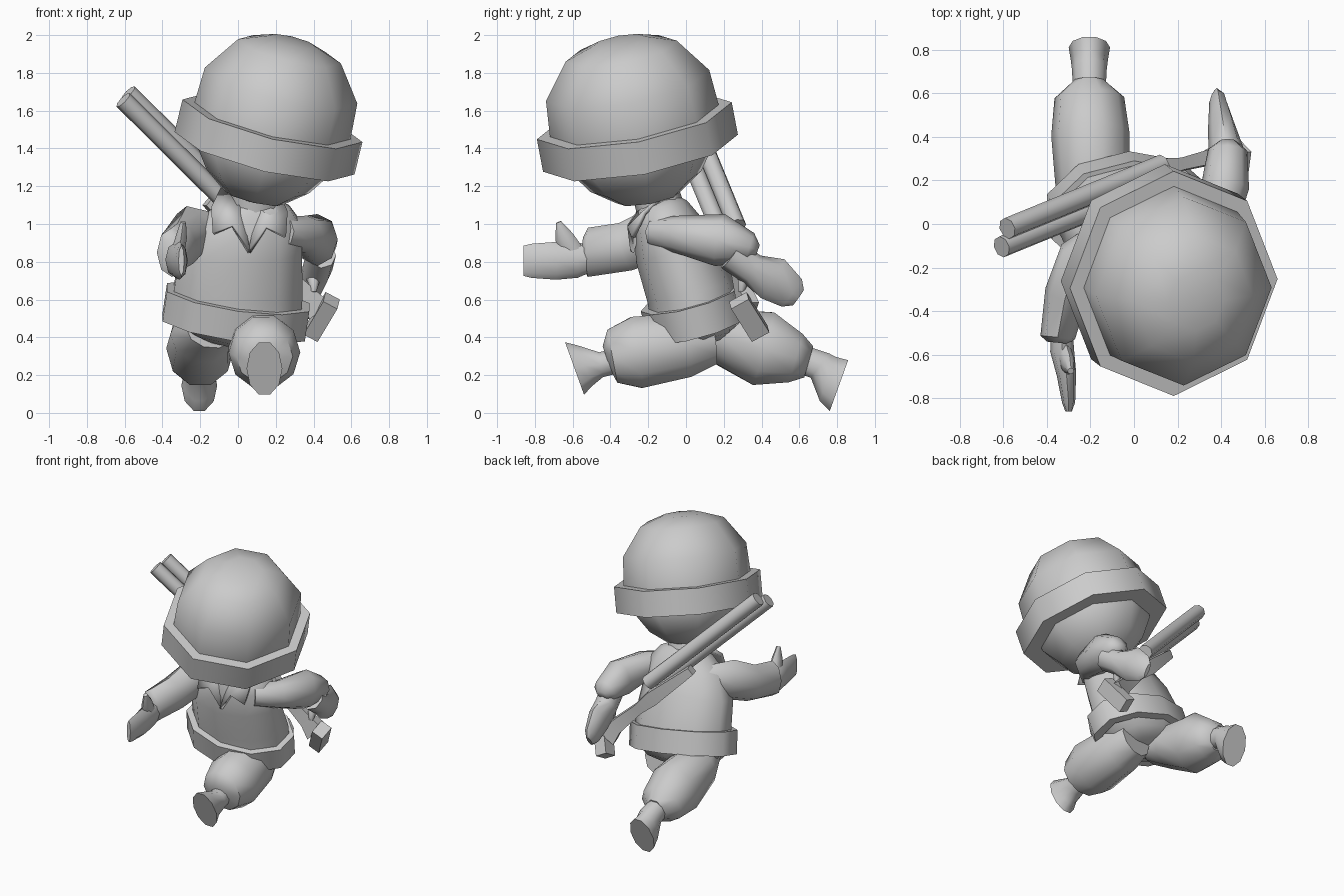
import bpy, bmesh, math
from mathutils import Vector

grey = bpy.data.materials.new("plain_grey")
grey.diffuse_color = (0.6, 0.6, 0.6, 1)


def finish(name, bm, angle):
    bmesh.ops.recalc_face_normals(bm, faces=bm.faces)
    me = bpy.data.meshes.new(name)
    bm.to_mesh(me)
    bm.free()
    me.materials.append(grey)
    ob = bpy.data.objects.new(name, me)
    bpy.context.collection.objects.link(ob)
    bpy.ops.object.select_all(action='DESELECT')
    ob.select_set(True)
    bpy.context.view_layer.objects.active = ob
    bpy.ops.object.shade_smooth_by_angle(angle=math.radians(angle))
    return ob


def tube(name, rings, n=8, ref=(1, 0, 0), turn=0.0, angle=50, closed=False):
    """Loft of rings (centre, half size along ref, half size across[, normal])."""
    bm = bmesh.new()
    loops = []
    pts = [Vector(r[0]) for r in rings]
    for i, r in enumerate(rings):
        t = Vector(r[3]) if len(r) > 3 else pts[min(i + 1, len(pts) - 1)] - pts[max(i - 1, 0)]
        t.normalize()
        u = Vector(ref) - t * t.dot(Vector(ref))
        u.normalize()
        v = t.cross(u)
        loops.append([bm.verts.new(pts[i] + u * r[1] * math.cos(a) + v * r[2] * math.sin(a))
                      for a in (turn + math.tau * k / n for k in range(n))])
    pairs = list(zip(loops, loops[1:]))
    if closed:
        pairs.append((loops[-1], loops[0]))
    else:
        bm.faces.new(loops[0])
        bm.faces.new(loops[-1])
    for a, b in pairs:
        for k in range(n):
            bm.faces.new((a[k], a[(k + 1) % n], b[(k + 1) % n], b[k]))
    return finish(name, bm, angle)


def lathe(name, centre, axis, profile, **kw):
    """Rings stacked on a tilted axis from (height, half width, half depth)."""
    ax = Vector(axis).normalized()
    return tube(name, [(Vector(centre) + ax * h, a, b, ax) for h, a, b in profile], **kw)


# Head and helmet share one tilted axis
HEAD, TILT = (0.165, -0.26, 1.475), (0.245, -0.19, 1)
lathe("head", HEAD, TILT, [(-.37, .05, .05), (-.345, .17, .18), (-.26, .28, .3),
                           (-.13, .37, .39), (0, .39, .4)])
lathe("helmet_dome", HEAD, TILT, [(.02, .425, .455), (.07, .425, .455), (.27, .415, .44),
                                  (.46, .28, .3), (.515, .13, .14), (.52, .02, .02)])
lathe("helmet_brim", HEAD, TILT, [(-.105, .37, .39), (-.105, .49, .525), (.075, .49, .525),
                                  (.075, .41, .44)], closed=True)

# Leaning torso with neck, hips and belt
UP = (0, -.25, 1)
tube("torso", [((-.01, .06, .5), .36, .25, UP), ((0, .03, .64), .36, .24, UP),
               ((.015, -.05, .85), .34, .22, UP), ((.05, -.1, 1.0), .3, .18, UP),
               ((.08, -.13, 1.09), .2, .14, UP), ((.09, -.15, 1.13), .1, .1, UP)],
     n=10, turn=math.pi / 10)
tube("neck", [((.09, -.13, 1.06), .14, .13), ((.09, -.17, 1.2), .13, .12)])
BELT = (.15, -.28, 1)
lathe("hips", (-.01, .05, .54), BELT, [(-.17, .15, .12), (-.13, .27, .2), (-.05, .36, .24)])
lathe("belt", (-.01, .045, .54), BELT, [(-.09, .33, .22), (-.09, .4, .275), (.075, .4, .275),
                                        (.075, .33, .22)], n=10, turn=math.pi / 10,
      closed=True)

# Open collar: two pointed lapels meeting in a V, given thickness
for side, name in ((-1, "collar_right"), (1, "collar_left")):
    bm = bmesh.new()
    outline = [(0, -.285, .85), (.09, -.3, .98), (.19, -.28, .93), (.2, -.22, 1.06),
               (.15, -.1, 1.17), (.05, -.22, 1.1)]
    vs = [bm.verts.new((.06 + side * x, y, z + (.02 if side < 0 else 0) * x / .2))
          for x, y, z in outline]
    for f in ((0, 1, 5), (1, 2, 3), (1, 3, 4, 5)):
        bm.faces.new([vs[i] for i in f])
    ob = finish(name, bm, 30)
    m = ob.modifiers.new("thickness", 'SOLIDIFY')
    m.thickness, m.offset = .025, 0

# Legs: trousers, then ankle flaring to a flat sole
tube("front_leg", [((.1, .14, .38), .13, .13), ((.12, .0, .36), .17, .18),
                   ((.14, -.26, .32), .19, .2), ((.14, -.39, .3), .15, .15),
                   ((.14, -.42, .29), .07, .07)], n=10)
tube("front_shoe", [((.14, -.37, .275), .07, .07), ((.14, -.45, .255), .075, .07),
                    ((.14, -.535, .25), .075, .12, (0, -.94, -.34)),
                    ((.14, -.59, .235), .095, .155, (0, -.94, -.34))], n=10)
tube("back_leg", [((-.14, .02, .44), .14, .1), ((-.19, .17, .41), .17, .15),
                  ((-.2, .41, .34), .18, .21), ((-.205, .58, .29), .16, .14),
                  ((-.205, .65, .27), .08, .09)], n=10)
tube("back_shoe", [((-.205, .62, .28), .075, .08), ((-.205, .71, .25), .08, .085),
                   ((-.205, .75, .18), .085, .13, (0, .94, -.34)),
                   ((-.205, .81, .145), .095, .15, (0, .94, -.34))], n=10)

# Right arm reaching forward, hand held upright
Z = (0, 0, 1)
tube("right_sleeve", [((-.12, -.05, .97), .09, .08), ((-.25, -.15, .955), .145, .1),
                      ((-.31, -.32, .88), .13, .1), ((-.35, -.52, .85), .13, .08, (-.1, -1, 0)),
                      ((-.35, -.545, .85), .08, .05, (-.1, -1, 0))], ref=Z)
tube("right_hand", [((-.33, -.5, .82), .07, .05), ((-.33, -.58, .81), .095, .055),
                    ((-.31, -.69, .805), .1, .045), ((-.3, -.82, .805), .09, .03),
                    ((-.3, -.86, .805), .08, .015)], ref=Z)
tube("right_thumb", [((-.32, -.6, .85), .06, .035), ((-.3, -.645, .93), .05, .03),
                     ((-.29, -.675, 1.01), .015, .015)], ref=(0, 1, 0))

# Left arm swung backward, hand hanging
tube("left_sleeve", [((.24, -.16, .955), .08, .08), ((.36, -.04, .945), .1, .1),
                     ((.42, .18, .915), .11, .14), ((.43, .34, .875), .09, .08),
                     ((.43, .38, .86), .04, .03)])
tube("left_forearm", [((.44, .24, .84), .08, .09), ((.42, .35, .76), .08, .085),
                      ((.4, .46, .71), .06, .12), ((.385, .56, .635), .04, .09),
                      ((.38, .595, .61), .015, .05)])
tube("left_thumb", [((.4, .36, .74), .04, .05), ((.4, .3, .69), .03, .03),
                    ((.4, .29, .64), .015, .015)])

# Twin-barrel gun slung across the back
for name, dx, dy, dz in (("barrel_back", .008, .04, .018), ("barrel_front", -.018, -.045, -.018)):
    tube(name, [((-.59 + dx, -.06 + dy, 1.675 + dz), .05, .05),
                ((.12 + dx, .23 + dy, .97 + dz), .05, .05)], ref=(0, 1, 0))
SIDE = (-.3, 1, 0)
Q = math.pi / 4
tube("gun_stock", [((-.16, .16, 1.12), .05, .04), ((.1, .25, .88), .06, .07),
                   ((.2, .27, .78), .04, .05), ((.36, .31, .62), .05, .07),
                   ((.42, .33, .54), .06, .1)], n=4, ref=SIDE, turn=Q, angle=30)
tube("gun_butt", [((.495, .28, .595), .06, .075), ((.39, .39, .42), .06, .075)],
     n=4, ref=(1, .4, -.98), turn=Q, angle=30)
